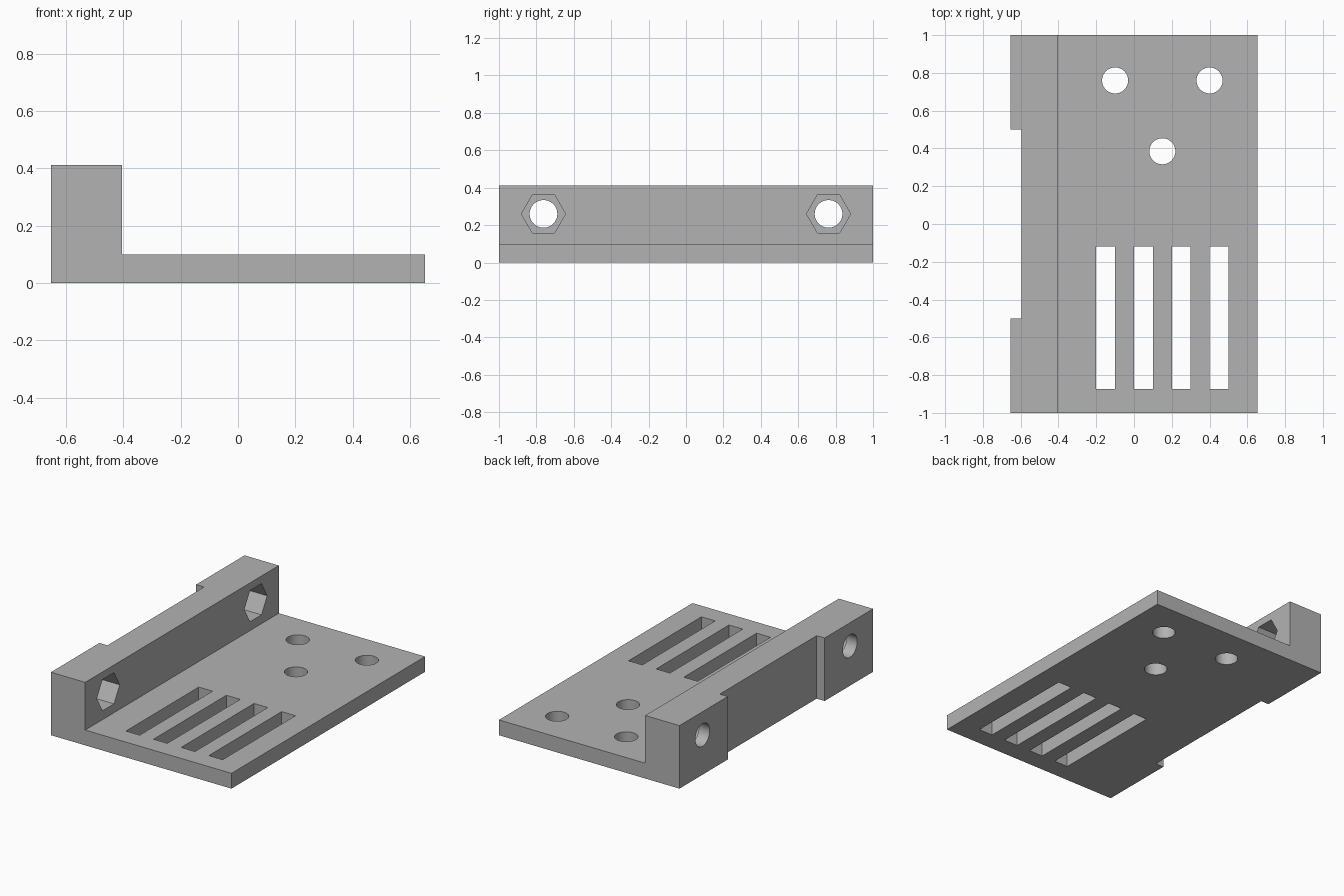
import bpy
import bmesh
import math

if "Cube" in bpy.data.objects:
    bpy.data.objects.remove(bpy.data.objects["Cube"], do_unlink=True)

HALF_W, HALF_L = 0.653, 1.0
WALL_X, WALL_H, PLATE_H = -0.405, 0.412, 0.1
BOLT_Z = 0.26

grey = bpy.data.materials.new("plain grey")
grey.use_nodes = True
grey.diffuse_color = (0.45, 0.45, 0.45, 1)
grey.node_tree.nodes["Principled BSDF"].inputs["Base Color"].default_value = grey.diffuse_color


def box(name, x0, x1, y0, y1, z0, z1):
    bpy.ops.mesh.primitive_cube_add(size=1, location=((x0 + x1) / 2, (y0 + y1) / 2, (z0 + z1) / 2))
    ob = bpy.context.object
    ob.name = name
    ob.scale = (x1 - x0, y1 - y0, z1 - z0)
    return ob


def rod(name, radius, length, location, sides=48, along_x=False):
    bpy.ops.mesh.primitive_cylinder_add(vertices=sides, radius=radius, depth=length, location=location,
                                        rotation=(0, math.pi / 2 if along_x else 0, 0))
    bpy.context.object.name = name
    return bpy.context.object


# L-shaped bracket body, extruded along its length
profile = [(-HALF_W, 0), (HALF_W, 0), (HALF_W, PLATE_H), (WALL_X, PLATE_H), (WALL_X, WALL_H), (-HALF_W, WALL_H)]
bm = bmesh.new()
face = bm.faces.new([bm.verts.new((x, -HALF_L, z)) for x, z in profile])
ext = bmesh.ops.extrude_face_region(bm, geom=[face])
bmesh.ops.translate(bm, vec=(0, 2 * HALF_L, 0), verts=[v for v in ext["geom"] if isinstance(v, bmesh.types.BMVert)])
bmesh.ops.recalc_face_normals(bm, faces=bm.faces)
mesh = bpy.data.meshes.new("bracket")
bm.to_mesh(mesh)
bm.free()
mesh.materials.append(grey)
bracket = bpy.data.objects.new("bracket", mesh)
bpy.context.collection.objects.link(bracket)

# Shallow recess in the outer side of the wall
cutters = [box("recess_cutter", -1, -0.595, -0.5, 0.5, -0.2, 0.8)]

# Vent slots through the plate
for i in range(4):
    x = -0.2 + 0.2 * i
    cutters.append(box("slot_cutter", x, x + 0.1, -0.873, -0.12, -0.1, 0.2))

# Round holes through the plate
for x, y in [(-0.1, 0.76), (0.4, 0.76), (0.15, 0.385)]:
    cutters.append(rod("plate_hole_cutter", 0.069, 0.4, (x, y, 0.05)))

# Bolt holes through the wall, with hexagonal nut pockets on the inner side
for y in (-0.762, 0.762):
    cutters.append(rod("bolt_hole_cutter", 0.074, 0.6, (-0.53, y, BOLT_Z), along_x=True))
    cutters.append(rod("nut_pocket_cutter", 0.118, 0.34, (WALL_X, y, BOLT_Z), sides=6, along_x=True))

# Cut everything in turn
bpy.ops.object.select_all(action="DESELECT")
bpy.context.view_layer.objects.active = bracket
bracket.select_set(True)
for cutter in cutters:
    cutter.hide_render = True
    mod = bracket.modifiers.new("cut", "BOOLEAN")
    mod.operation = "DIFFERENCE"
    mod.solver = "EXACT"
    mod.object = cutter
    bpy.ops.object.modifier_apply(modifier=mod.name)
    bpy.data.objects.remove(cutter, do_unlink=True)

# One colour, smooth hole walls, crisp edges
while len(bracket.data.materials) > 1:
    bracket.data.materials.pop()
for poly in bracket.data.polygons:
    poly.material_index = 0
bpy.ops.object.shade_smooth_by_angle(angle=math.radians(30))
